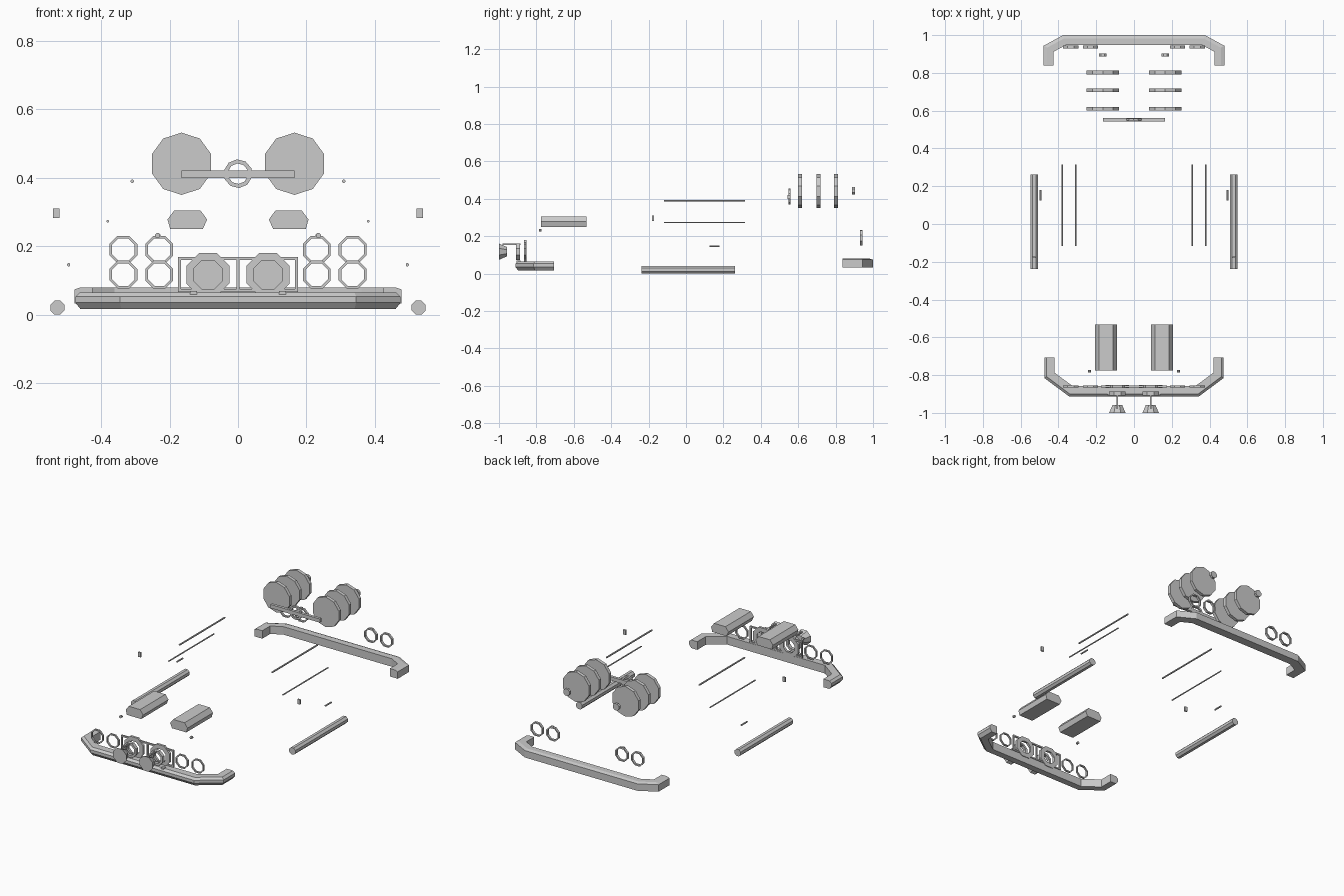
import bpy, bmesh, math
from mathutils import Vector

if "Cube" in bpy.data.objects:
    bpy.data.objects.remove(bpy.data.objects["Cube"])


def make(name, verts, faces):
    me = bpy.data.meshes.new(name)
    me.from_pydata(verts, [], faces)
    bm = bmesh.new()
    bm.from_mesh(me)
    bmesh.ops.recalc_face_normals(bm, faces=bm.faces)
    bm.to_mesh(me)
    bm.free()
    ob = bpy.data.objects.new(name, me)
    bpy.context.collection.objects.link(ob)
    return ob


def loft(name, rings, closed=False):
    """Join equal-length rings; cap the ends unless the loft closes on itself."""
    n, m = len(rings[0]), len(rings)
    faces = []
    for i in range(m if closed else m - 1):
        a, b = i * n, ((i + 1) % m) * n
        faces += [(a + j, a + (j + 1) % n, b + (j + 1) % n, b + j) for j in range(n)]
    if not closed:
        faces += [tuple(range(n)), tuple(range((m - 1) * n, m * n))]
    return make(name, [p for r in rings for p in r], faces)


def circle(x, y, z, r, n, turn):
    """Ring of points in the xz plane."""
    return [(x + r * math.cos(turn + math.tau * i / n), y,
             z + r * math.sin(turn + math.tau * i / n)) for i in range(n)]


OCT = math.pi / 8   # octagon with flat top


def disc(name, x, z, y0, y1, r0, r1=None, n=8, turn=OCT):
    r1 = r0 if r1 is None else r1
    return loft(name, [circle(x, y0, z, r0, n, turn), circle(x, y1, z, r1, n, turn)])


def ring(name, x, z, y0, y1, r, r_in, n=8, turn=OCT):
    return loft(name, [circle(x, y0, z, r, n, turn), circle(x, y1, z, r, n, turn),
                       circle(x, y1, z, r_in, n, turn), circle(x, y0, z, r_in, n, turn)], True)


def box(name, x0, x1, y0, y1, z0, z1):
    return loft(name, [[(x0, y, z0), (x1, y, z0), (x1, y, z1), (x0, y, z1)] for y in (y0, y1)])


def bumper(name, half_path, profile):
    """Sweep an (inset, z) profile along a mitred plan path mirrored about x = 0."""
    path = [Vector(p) for p in half_path]
    path += [Vector((-p.x, p.y)) for p in reversed(path)]
    side = 1 if path[2].y > 0 else -1
    rings = []
    for i, p in enumerate(path):
        dirs = []
        if i > 0:
            dirs.append((p - path[i - 1]).normalized())
        if i < len(path) - 1:
            dirs.append((path[i + 1] - p).normalized())
        norms = [Vector((d.y, -d.x)) * side for d in dirs]
        m = sum(norms, Vector((0, 0))).normalized()
        m /= m.dot(norms[0])
        rings.append([(p.x + m.x * o, p.y + m.y * o, z) for o, z in profile])
    return loft(name, rings)


# Bumpers
bumper("front_bumper", [(-0.475, -0.707), (-0.475, -0.815), (-0.345, -0.912)],
       [(0, 0.035), (0, 0.053), (0.013, 0.065), (0.055, 0.065), (0.055, 0.016), (0.015, 0.016)])
bumper("rear_bumper", [(-0.478, 0.838), (-0.478, 0.944), (-0.375, 1.0)],
       [(0, 0.032), (0, 0.074), (0.018, 0.08), (0.053, 0.08), (0.053, 0.032)])

# Grille frame
for x0, x1, z0, z1 in [(-0.175, 0.175, 0.160, 0.169), (-0.175, 0.175, 0.067, 0.075),
                       (-0.175, -0.167, 0.075, 0.160), (0.167, 0.175, 0.075, 0.160),
                       (-0.004, 0.004, 0.075, 0.160)]:
    box("grille_bar", x0, x1, -0.865, -0.855, z0, z1)

for s in (-1, 1):
    # Headlight and tail light rings
    for x in (0.23, 0.335):
        ring("headlight_ring", s * x, 0.117, -0.865, -0.855, 0.044, 0.036)
        ring("tail_light_ring", s * x, 0.190, 0.930, 0.944, 0.044, 0.036)
    box("tail_light_tab", s * 0.235 - 0.008, s * 0.235 + 0.008, 0.930, 0.944, 0.226, 0.234)

    # Spot lamps: flared lamp, bracket, mounting rings
    lx = s * 0.088
    disc("spot_lamp", lx, 0.117, -1.0, -0.957, 0.047, 0.027)
    box("spot_lamp_bracket", lx - 0.004, lx + 0.004, -0.98, -0.885, 0.152, 0.160)
    ring("spot_lamp_mount", lx, 0.117, -0.908, -0.888, 0.047, 0.033)
    ring("spot_lamp_surround", lx, 0.117, -0.867, -0.853, 0.068, 0.040)
    box("spot_lamp_foot", s * 0.13 - 0.01, s * 0.13 + 0.01, -0.905, -0.885, 0.058, 0.069)

    # Hood scoops
    section = [(-0.058, 0.278), (-0.038, 0.305), (0.038, 0.305), (0.058, 0.278),
               (0.050, 0.250), (-0.045, 0.250)]
    loft("hood_scoop", [[(s * (-0.148 - px), y, z) for px, z in section]
                        for y in (-0.775, -0.533)])
    disc("hood_pin", s * 0.235, 0.231, -0.785, -0.772, 0.008)

    # Rear drum discs with end cap
    for y in (0.61, 0.708, 0.802):
        disc("drum_disc", s * 0.165, 0.441, y - 0.01, y + 0.01, 0.091, n=10, turn=math.pi / 2)
    disc("drum_cap", s * 0.165, 0.443, 0.888, 0.903, 0.022)

    # Side trims
    disc("side_sill", s * 0.528, 0.0205, -0.237, 0.263, 0.0222)
    disc("roof_strip", s * 0.309, 0.39, -0.117, 0.315, 0.005)
    disc("window_strip", s * 0.380, 0.273, -0.117, 0.315, 0.004)
    disc("door_handle", s * 0.495, 0.146, 0.125, 0.180, 0.005)
    box("wing_mirror", s * 0.531 - 0.009, s * 0.531 + 0.009, -0.181, -0.171, 0.282, 0.31)
    
# Rear handle ring and crossbar
ring("centre_ring", 0, 0.412, 0.547, 0.559, 0.042, 0.030, n=10)
box("cross_bar", -0.165, 0.165, 0.543, 0.560, 0.399, 0.421)
